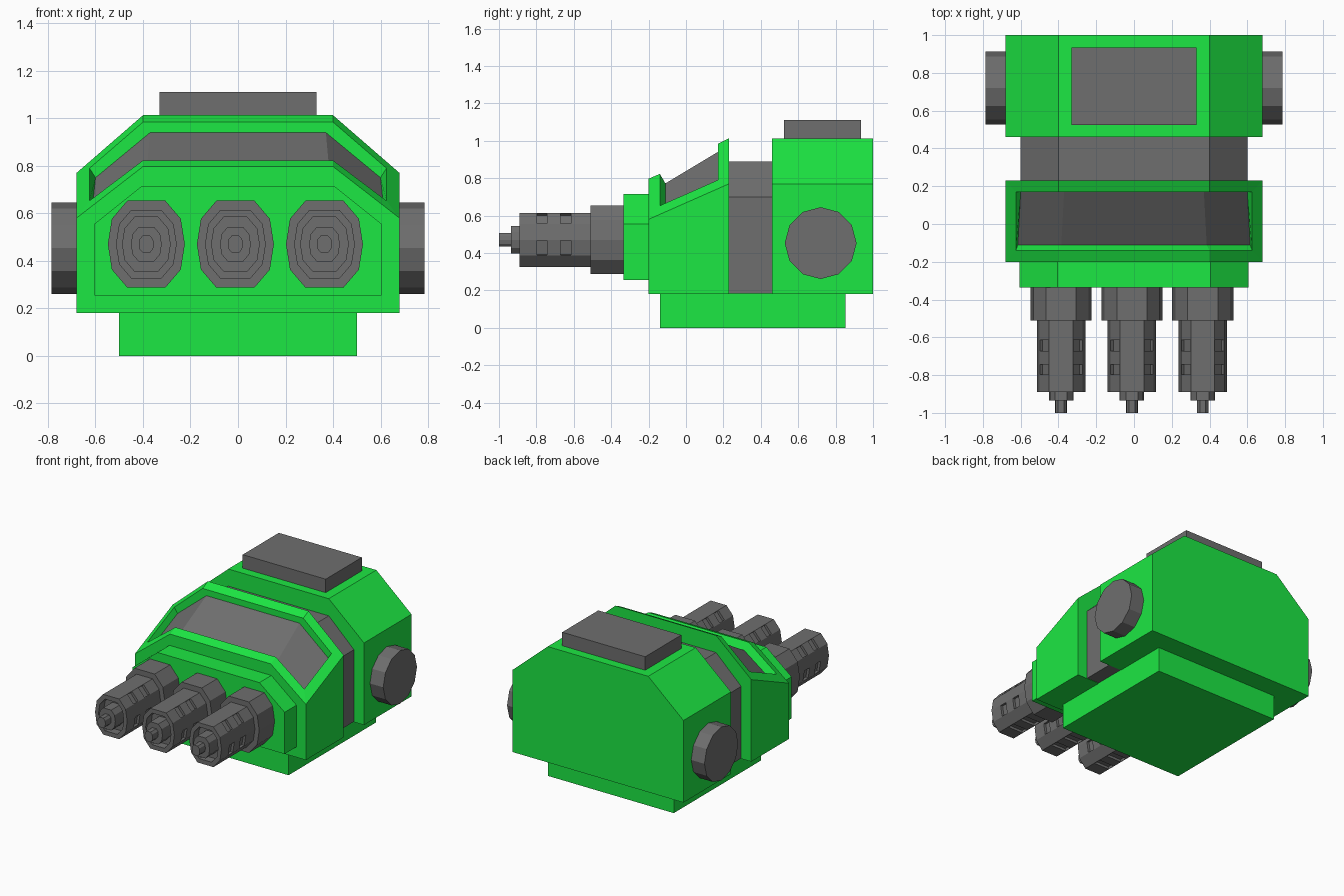
import bpy, bmesh, math

if "Cube" in bpy.data.objects:
    bpy.data.objects.remove(bpy.data.objects["Cube"])

green = bpy.data.materials.new("green_paint")
green.diffuse_color = (0.012, 0.8, 0.056, 1)
green.use_nodes = True
green.node_tree.nodes["Principled BSDF"].inputs["Base Color"].default_value = green.diffuse_color
grey = bpy.data.materials.new("dark_grey_metal")
grey.diffuse_color = (0.156, 0.156, 0.156, 1)
grey.use_nodes = True
grey.node_tree.nodes["Principled BSDF"].inputs["Base Color"].default_value = grey.diffuse_color


def finish(name, bm, mat=grey):
    bmesh.ops.recalc_face_normals(bm, faces=bm.faces)
    me = bpy.data.meshes.new(name)
    bm.to_mesh(me)
    bm.free()
    ob = bpy.data.objects.new(name, me)
    bpy.context.collection.objects.link(ob)
    me.materials.append(mat)
    return ob


def loft(bm, rings, caps=True):
    """Skin closed rings of equal point count; returns side faces by band."""
    vs = [[bm.verts.new(p) for p in r] for r in rings]
    n = len(vs[0])
    bands = [[bm.faces.new((a[i], a[(i + 1) % n], b[(i + 1) % n], b[i]))
              for i in range(n)] for a, b in zip(vs, vs[1:])]
    if caps:
        bm.faces.new(vs[0])
        bm.faces.new(vs[-1])
    return bands


def roof(y, w, zb, wt, zt):
    """Four points across a chamfered roof, left to right."""
    return [(-w, y, zb), (-wt, y, zt), (wt, y, zt), (w, y, zb)]


def hull(name, y0, y1, w, z0, zb, wt, zt, mat=grey):
    bm = bmesh.new()
    loft(bm, [roof(y, w, zb, wt, zt) + [(w, y, z0), (-w, y, z0)] for y in (y0, y1)])
    return finish(name, bm, mat)


def box(name, x, y0, y1, z0, z1, mat=grey):
    bm = bmesh.new()
    loft(bm, [[(-x, y0, z), (x, y0, z), (x, y1, z), (-x, y1, z)] for z in (z0, z1)])
    return finish(name, bm, mat)


# Main hull blocks
hull("rear_body", 0.46, 1.0, 0.68, 0.18, 0.77, 0.40, 1.013, green)
hull("middle_joint", 0.225, 0.465, 0.60, 0.183, 0.70, 0.40, 0.89)
hull("nose_plate", -0.335, -0.195, 0.605, 0.255, 0.555, 0.405, 0.715, green)
box("base", 0.50, -0.14, 0.853, 0.0, 0.185, green)
box("roof_hatch", 0.33, 0.525, 0.935, 1.0, 1.11)

# Cab with a sloped roof and a sunken window opening
F = roof(-0.20, 0.68, 0.58, 0.40, 0.797)
OF = roof(-0.14, 0.625, 0.653, 0.40, 0.823)
RF = roof(-0.11, 0.615, 0.605, 0.385, 0.772)
RB = roof(0.17, 0.60, 0.75, 0.37, 0.94)
OB = roof(0.17, 0.625, 0.79, 0.40, 0.984)
B = roof(0.23, 0.68, 0.77, 0.40, 1.013)
bm = bmesh.new()
rows = [[bm.verts.new(p) for p in r] for r in (F, OF, RF, RB, OB, B)]
f, of, rf, rb, ob_, b = rows
for p, q in ((f, of), (of, rf), (rb, ob_), (ob_, b)):
    for i in range(3):
        bm.faces.new((p[i], p[i + 1], q[i + 1], q[i]))
low = {}
for side, i in ((-1, 0), (1, 3)):
    low[side] = [bm.verts.new((side * 0.68, y, 0.18)) for y in (-0.20, 0.23)]
    bm.faces.new((f[i], of[i], ob_[i], b[i]))
    bm.faces.new((of[i], rf[i], rb[i], ob_[i]))
    bm.faces.new((low[side][0], f[i], b[i], low[side][1]))
bm.faces.new(f + [low[1][0], low[-1][0]])
bm.faces.new(b + [low[1][1], low[-1][1]])
bm.faces.new((low[-1][0], low[1][0], low[1][1], low[-1][1]))
finish("cab", bm, green)

# Window pane closing the opening
bm = bmesh.new()
p, q = [[bm.verts.new(c) for c in r] for r in (RF, RB)]
for i in range(3):
    bm.faces.new((p[i], p[i + 1], q[i + 1], q[i]))
finish("window", bm)

# Round side caps
for side, label in ((-1, "left"), (1, "right")):
    bpy.ops.mesh.primitive_cylinder_add(
        vertices=12, radius=0.192, depth=0.125,
        location=(side * 0.7225, 0.72, 0.453), rotation=(0, math.pi / 2, 0))
    cap = bpy.context.object
    cap.name = label + "_side_cap"
    cap.data.materials.append(grey)

# Ten-sided gun barrels: flange, slotted sleeve, hollow muzzle, stepped core
quarter = [(0.162, 0), (0.145, 0.107), (0.08, 0.183)]
half = quarter + [(-x, z) for x, z in reversed(quarter)]
section = half + [(x, -z) for x, z in half[-2:0:-1]]
steps = [(-0.33, 1), (-0.51, 1), (-0.51, 0.79), (-0.61, 0.79), (-0.675, 0.79),
         (-0.74, 0.79), (-0.80, 0.79), (-0.89, 0.79), (-0.89, 0.62), (-0.83, 0.62),
         (-0.83, 0.40), (-0.935, 0.40), (-0.935, 0.195), (-1.0, 0.195)]
for k, label in enumerate(("left", "middle", "right")):
    cx = -0.011 + (k - 1) * 0.375
    bm = bmesh.new()
    bands = loft(bm, [[(cx + x * s, y, 0.47 + z * s) for x, z in section]
                      for y, s in steps])
    bmesh.ops.recalc_face_normals(bm, faces=bm.faces)
    # Cooling slots on every other face
    slots = [bands[j][i] for j in (3, 5) for i in range(1, 10, 2)]
    bmesh.ops.inset_individual(bm, faces=slots, thickness=0.005)
    bmesh.ops.inset_individual(bm, faces=slots, thickness=0.0, depth=-0.018)
    finish(label + "_gun_barrel", bm)
